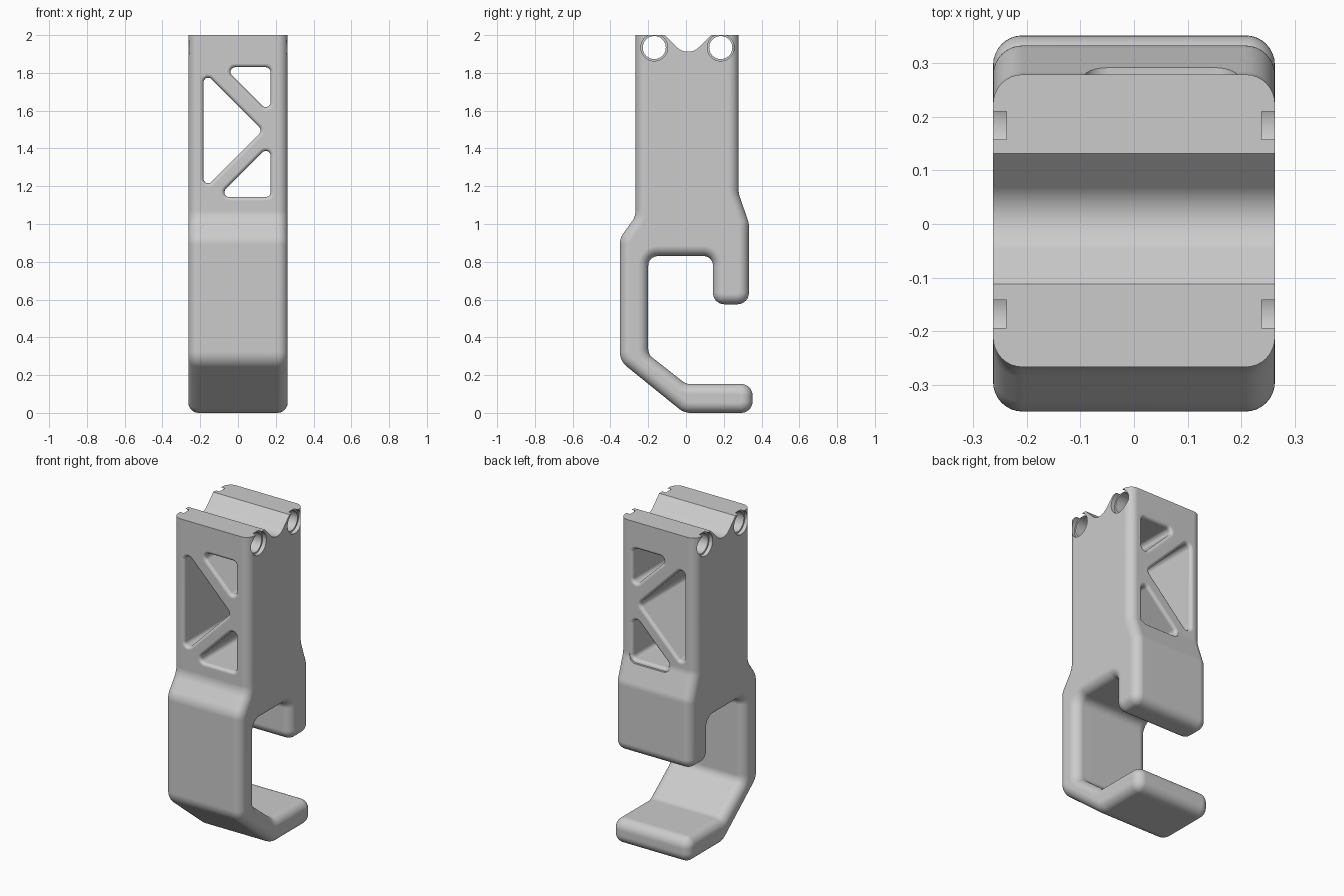
import bpy, bmesh, math
from mathutils import Vector, Matrix

cube = bpy.data.objects.get("Cube")
if cube:
    bpy.data.objects.remove(cube, do_unlink=True)

HALF_W, EDGE_R = 0.263, 0.055
FRONT, BACK = -0.267, 0.279


def outline(corners, inset=0.0, flat_first=False, seg=8):
    """Counter-clockwise polygon, inset and with rounded corners (u, v, radius)."""
    n = len(corners)
    pts = [Vector(c[:2]) for c in corners]
    dirs = [(pts[(i + 1) % n] - pts[i]).normalized() for i in range(n)]
    result = []
    for i in range(n):
        d0, d1 = dirs[i - 1], dirs[i]
        o0 = 0 if flat_first and i == 1 else inset
        o1 = 0 if flat_first and i == 0 else inset
        turn = d0.cross(d1)
        # Intersection of the two shifted edges
        q0 = pts[i] + Vector((-d0.y, d0.x)) * o0
        q1 = pts[i] + Vector((-d1.y, d1.x)) * o1
        p = q0 + d0 * ((q1 - q0).cross(d1) / turn)
        r = corners[i][2]
        if r == 0:
            result.append(p)
            continue
        r += -inset if turn > 0 else inset
        half = (-d0).angle(d1) / 2
        centre = p + (d1 - d0).normalized() * (r / math.sin(half))
        start = p - d0 * (r / math.tan(half)) - centre
        sweep = math.copysign(math.pi - 2 * half, turn)
        for k in range(seg + 1):
            result.append(centre + Matrix.Rotation(sweep * k / seg, 2) @ start)
    return result


def loft(name, layers, place):
    """Skin a stack of (outline, depth) layers and cap both ends."""
    bm = bmesh.new()
    rings = [[bm.verts.new(place(p.x, p.y, w)) for p in pts] for pts, w in layers]
    for a, b in zip(rings, rings[1:]):
        for i in range(len(a)):
            bm.faces.new((a[i - 1], a[i], b[i], b[i - 1]))
    bm.faces.new(rings[0])
    bm.faces.new(rings[-1])
    bmesh.ops.recalc_face_normals(bm, faces=bm.faces[:])
    mesh = bpy.data.meshes.new(name)
    bm.to_mesh(mesh)
    bm.free()
    obj = bpy.data.objects.new(name, mesh)
    bpy.context.collection.objects.link(obj)
    return obj


def along_x(u, v, w):
    return (w, u, v)


def along_y(u, v, w):
    return (u, w, v)


def cut(target, cutter):
    bpy.context.view_layer.objects.active = target
    mod = target.modifiers.new("cut", 'BOOLEAN')
    mod.operation, mod.solver, mod.object = 'DIFFERENCE', 'EXACT', cutter
    bpy.ops.object.modifier_apply(modifier=mod.name)
    bpy.data.objects.remove(cutter, do_unlink=True)


# Hook body: side profile with rounded rims, flat on top
profile = [
    (BACK, 2, 0), (FRONT, 2, 0), (FRONT, 1.04, 0.1), (-0.35, 0.925, 0.1),
    (-0.35, 0.275, 0.1), (-0.01, 0, 0.1), (0.352, 0, 0.06), (0.352, 0.153, 0.06),
    (0, 0.153, 0.06), (-0.2, 0.31, 0.06), (-0.2, 0.83, 0.05), (0.143, 0.83, 0.05),
    (0.143, 0.575, 0.06), (0.333, 0.575, 0.06), (0.333, 1.005, 0.1), (BACK, 1.16, 0.1)]
steps = [math.pi / 2 * k / 8 for k in range(9)]
rim = [(EDGE_R * (1 - math.cos(a)), HALF_W - EDGE_R * (1 - math.sin(a))) for a in steps]
rim = [(d, -w) for d, w in reversed(rim)] + rim
body = loft("hook_body", [(outline(profile, d, True), w) for d, w in rim], along_x)

# Truss windows with flared rims, cut from front to back
windows = [
    [(-0.183, 1.18), (0.13, 1.495), (-0.183, 1.81)],
    [(0.172, 1.583), (0.172, 1.83), (-0.075, 1.83)],
    [(-0.107, 1.143), (0.172, 1.143), (0.172, 1.422)]]
FLARE = 0.02
flare = [(FLARE * (1 - math.sin(a)), FLARE * (1 - math.cos(a))) for a in steps]
stack = [(FLARE, FRONT - 0.1)]
stack += [(o, FRONT + t) for o, t in flare]
stack += [(o, BACK - t) for o, t in reversed(flare)]
stack += [(FLARE, BACK + 0.1)]
for tri in windows:
    corners = [(x, z, 0.025) for x, z in tri]
    cut(body, loft("window_cutter",
                   [(outline(corners, -o), y) for o, y in stack], along_y))

# Rounded groove across the top
groove = outline([(0.01, 1.878, 0.082), (0.232, 2.1, 0), (-0.212, 2.1, 0)], seg=16)
cut(body, loft("groove_cutter", [(groove, -0.4), (groove, 0.4)], along_x))

# Cross bores with shallow counterbores at both ends
for y in (-0.168, 0.184):
    for radius, x, length in ((0.061, 0, 1), (0.071, 0.338, 0.2), (0.071, -0.338, 0.2)):
        bpy.ops.mesh.primitive_cylinder_add(
            vertices=48, radius=radius, depth=length,
            location=(x, y, 1.934), rotation=(0, math.pi / 2, 0))
        cut(body, bpy.context.object)

# Single plain grey finish
grey = bpy.data.materials.new("plain_grey")
grey.use_nodes = True
colour = (0.6, 0.6, 0.6, 1)
grey.diffuse_color = colour
grey.node_tree.nodes["Principled BSDF"].inputs["Base Color"].default_value = colour
body.data.materials.clear()
body.data.materials.append(grey)
for face in body.data.polygons:
    face.material_index = 0

# Smooth rims, sharp cut edges
bpy.ops.object.select_all(action='DESELECT')
body.select_set(True)
bpy.context.view_layer.objects.active = body
bpy.ops.object.shade_smooth_by_angle(angle=math.radians(30))
weighted = body.modifiers.new("even_shading", 'WEIGHTED_NORMAL')
weighted.keep_sharp = True
